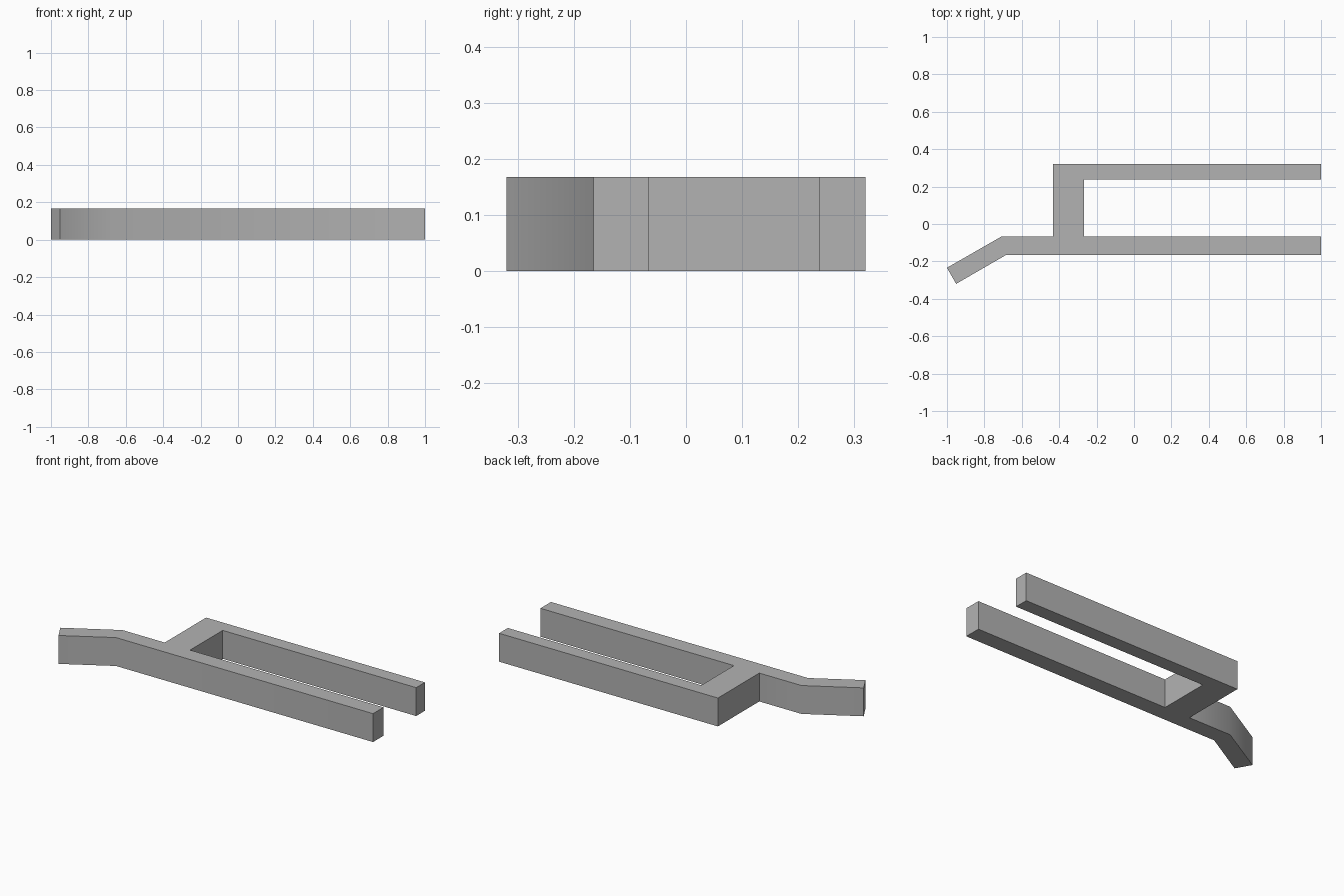
import bpy, bmesh, math

cube = bpy.data.objects.get("Cube")
if cube:
    bpy.data.objects.remove(cube, do_unlink=True)

HEIGHT = 0.168

# Single flat grey
grey = bpy.data.materials.new("mid_grey")
grey.use_nodes = True
colour = (0.45, 0.45, 0.45, 1)
grey.diffuse_color = colour
grey.node_tree.nodes["Principled BSDF"].inputs["Base Color"].default_value = colour

# Plan outline: bent handle, front prong, crossbar, back prong
front, inner, gap, back = -0.165, -0.067, 0.238, 0.32
outline = [
    (-1, -0.234), (-0.951, -0.32), (-0.683, front),
    (1, front), (1, inner), (-0.267, inner),
    (-0.267, gap), (1, gap), (1, back),
    (-0.433, back), (-0.433, inner), (-0.709, inner),
]


def extrude_profile(name, points, height, material):
    bm = bmesh.new()
    face = bm.faces.new([bm.verts.new((x, y, 0)) for x, y in points])
    top = bmesh.ops.extrude_face_region(bm, geom=[face], use_keep_orig=True)["geom"]
    verts = [v for v in top if isinstance(v, bmesh.types.BMVert)]
    bmesh.ops.translate(bm, vec=(0, 0, height), verts=verts)
    bmesh.ops.recalc_face_normals(bm, faces=bm.faces)
    mesh = bpy.data.meshes.new(name)
    bm.to_mesh(mesh)
    bm.free()
    mesh.materials.append(material)
    obj = bpy.data.objects.new(name, mesh)
    bpy.context.collection.objects.link(obj)
    return obj


fork = extrude_profile("two_prong_bracket", outline, HEIGHT, grey)

# Soften only the shallow bend in the handle
bpy.ops.object.select_all(action="DESELECT")
fork.select_set(True)
bpy.context.view_layer.objects.active = fork
bpy.ops.object.shade_smooth_by_angle(angle=math.radians(32))
